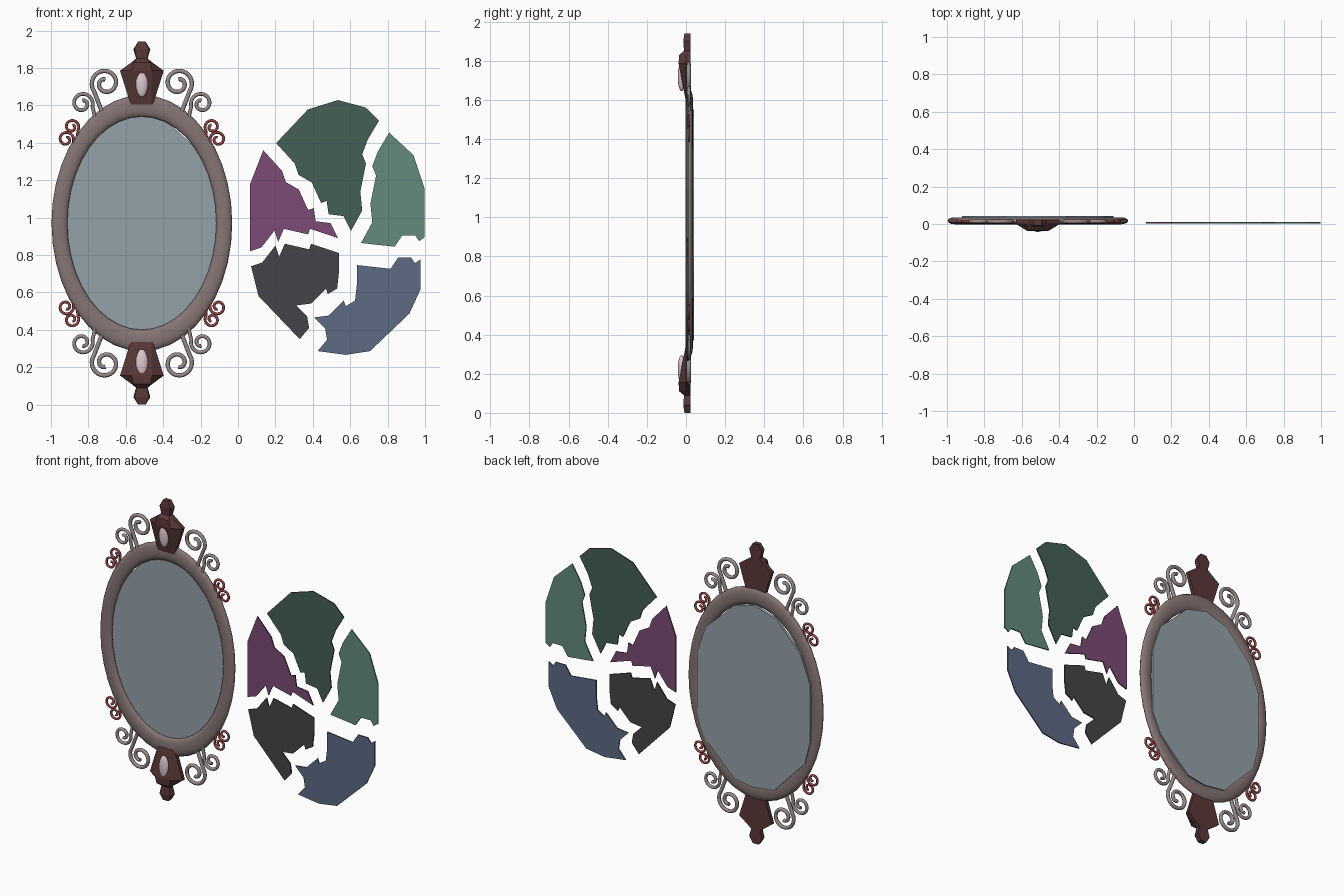
import bpy, bmesh
from math import sin, cos, pi, radians

if "Cube" in bpy.data.objects:
    bpy.data.objects.remove(bpy.data.objects["Cube"])

CX, CZ = -0.514, 0.97          # centre of the framed mirror


def mat(name, r, g, b):
    m = bpy.data.materials.new(name)
    m.diffuse_color = (r, g, b, 1)
    m.use_nodes = True
    m.node_tree.nodes["Principled BSDF"].inputs["Base Color"].default_value = m.diffuse_color
    return m


FRAME = mat("frame_brown", .24, .18, .175)
DARK = mat("dark_red_wood", .10, .04, .038)
GEM = mat("pale_gem", .72, .58, .62)
PEWTER = mat("pewter", .32, .26, .26)
RED = mat("red_metal", .30, .06, .06)
GLASS = mat("glass", .30, .36, .40)


def loft(rings, name, material, smooth=False, closed=False):
    """Skin a row of rings into one mesh object."""
    bm = bmesh.new()
    vs = [[bm.verts.new(p) for p in r] for r in rings]
    n, m = len(rings), len(rings[0])
    for i in range(n if closed else n - 1):
        a, b = vs[i], vs[(i + 1) % n]
        for j in range(m):
            k = (j + 1) % m
            bm.faces.new((a[j], a[k], b[k], b[j])).smooth = smooth
    if not closed:
        bm.faces.new(vs[0])
        bm.faces.new(vs[-1])
    bmesh.ops.recalc_face_normals(bm, faces=bm.faces)
    me = bpy.data.meshes.new(name)
    bm.to_mesh(me)
    bm.free()
    me.materials.append(material)
    ob = bpy.data.objects.new(name, me)
    bpy.context.collection.objects.link(ob)


def slab(points, dx, z0, y0, y1, name, material):
    """Flat plate; outline in hundredths from the centre of the break."""
    loft([[(dx + x / 100, y, z0 + z / 100) for x, z in points] for y in (y0, y1)],
         name, material)


# oval frame with rounded section
rings = []
for i in range(40):
    a = 2 * pi * i / 40
    rings.append([(CX + cos(a) * (.4405 + .0425 * cos(b)), .017 + .019 * sin(b),
                   CZ + sin(a) * (.6275 + .0575 * cos(b)))
                  for b in (2 * pi * j / 12 for j in range(12))])
loft(rings, "oval_frame", FRAME, True, True)

# five cracks, each from the rim to the centre of the break, clockwise from top left
cracks = [
    [(-40, 47), (-30, 36), (-28, 30), (-21, 26), (-16, 15), (-13, 16), (-12, 9), (-4, 8)],
    [(15, 59), (9, 49), (6, 41), (8, 36), (5, 21), (6, 11)],
    [(34, 3), (31, 1), (29, 4), (22, 4), (18, -2)],
    [(-21, -46), (-16, -40), (-17, -34), (-23, -28), (-15, -27), (-7, -19), (-6, -22),
     (-1, -19), (0, -10)],
    [(-47, -7), (-41, -5), (-34, 4), (-32, -2), (-29, 5), (-16, 2), (-15, 5)],
]
# rim corners between neighbouring cracks
rims = [
    [(-23, 65), (-7, 70), (8, 66)],
    [(28, 47), (34, 29)],
    [(34, -13), (28, -26), (7, -46), (-6, -48)],
    [(-43, -23)],
    [(-47, 29)],
]
# each shard is pushed outwards from the break
shards = [("dark_green", (.058, .115, .09), .604, .928),
          ("teal", (.125, .26, .20), .658, .864),
          ("blue", (.11, .145, .23), .636, .746),
          ("black", (.06, .06, .068), .540, .810),
          ("purple", (.20, .07, .18), .535, .890)]
whole = []
for i, (name, colour, x, z) in enumerate(shards):
    nxt = cracks[(i + 1) % 5]
    outline = cracks[i][::-1] + rims[i] + nxt + [(0, 0)]
    slab(outline, x, z, .004, .012, "shard_" + name, mat(name, *colour))
    whole += [cracks[i][0]] + rims[i]

# mirror glass: the same faceted outline, unbroken
slab(whole, CX + .065, CZ - .12, .024, .042, "mirror_glass", GLASS)

# crest at top and bottom: height, back half width, front half width, front depth
CREST = [(.635, .060, .050, -.003), (.815, .117, .055, -.038), (.860, .055, .045, -.035),
         (.880, .031, .028, -.010), (.930, .045, .038, -.014), (.970, .020, .018, -.008)]
for end, s in (("top", 1), ("bottom", -1)):
    loft([[(CX + x, y, CZ + s * h) for x, y in
           ((-b, .024), (b, .024), (b, 0), (f, d), (-f, d), (-b, 0))]
          for h, b, f, d in CREST], end + "_crest", DARK)
    # oval gem
    bpy.ops.mesh.primitive_uv_sphere_add(segments=20, ring_count=12, radius=1,
                                         location=(CX, -.023, CZ + s * .747))
    gem = bpy.context.object
    gem.name = end + "_gem"
    gem.scale = (.033, .019, .073)
    gem.data.materials.append(GEM)
    bpy.ops.object.shade_smooth()


def scroll(name, material, tail, centre, radius, a0, a1, tube, sx, sz):
    """Round tube rising from the frame and curling into a spiral."""
    pts = [tail]
    for i in range(33):
        t = i / 32
        a = radians(a0 + (a1 - a0) * t)
        r = radius * (1 - .73 * t ** 1.4)
        pts.append((centre[0] + r * cos(a), centre[1] + r * sin(a)))
    cu = bpy.data.curves.new(name, 'CURVE')
    cu.dimensions = '3D'
    cu.bevel_depth = tube
    cu.bevel_resolution = 2
    cu.use_fill_caps = True
    sp = cu.splines.new('POLY')
    sp.points.add(len(pts) - 1)
    for p, (x, z) in zip(sp.points, pts):
        p.co = (CX + sx * x, .014, CZ + sz * z, 1)
    cu.materials.append(material)
    ob = bpy.data.objects.new(name, cu)
    bpy.context.collection.objects.link(ob)
    bpy.ops.object.select_all(action='DESELECT')
    ob.select_set(True)
    bpy.context.view_layer.objects.active = ob
    bpy.ops.object.convert(target='MESH')


# scrolls, mirrored into all four quarters
SCROLLS = [("large", PEWTER, (.215, .60), (.195, .748), .074, -35, 450, .0115),
           ("medium", PEWTER, (.25, .56), (.318, .640), .056, 195, -270, .010),
           ("small", RED, (.345, .46), (.375, .515), .038, 210, -250, .0075),
           ("end", RED, (.365, .425), (.405, .448), .040, 175, -270, .0075)]
for sx, side in ((-1, "left"), (1, "right")):
    for sz, end in ((1, "top"), (-1, "bottom")):
        for name, *spec in SCROLLS:
            scroll(f"{name}_scroll_{end}_{side}", *spec, sx, sz)
